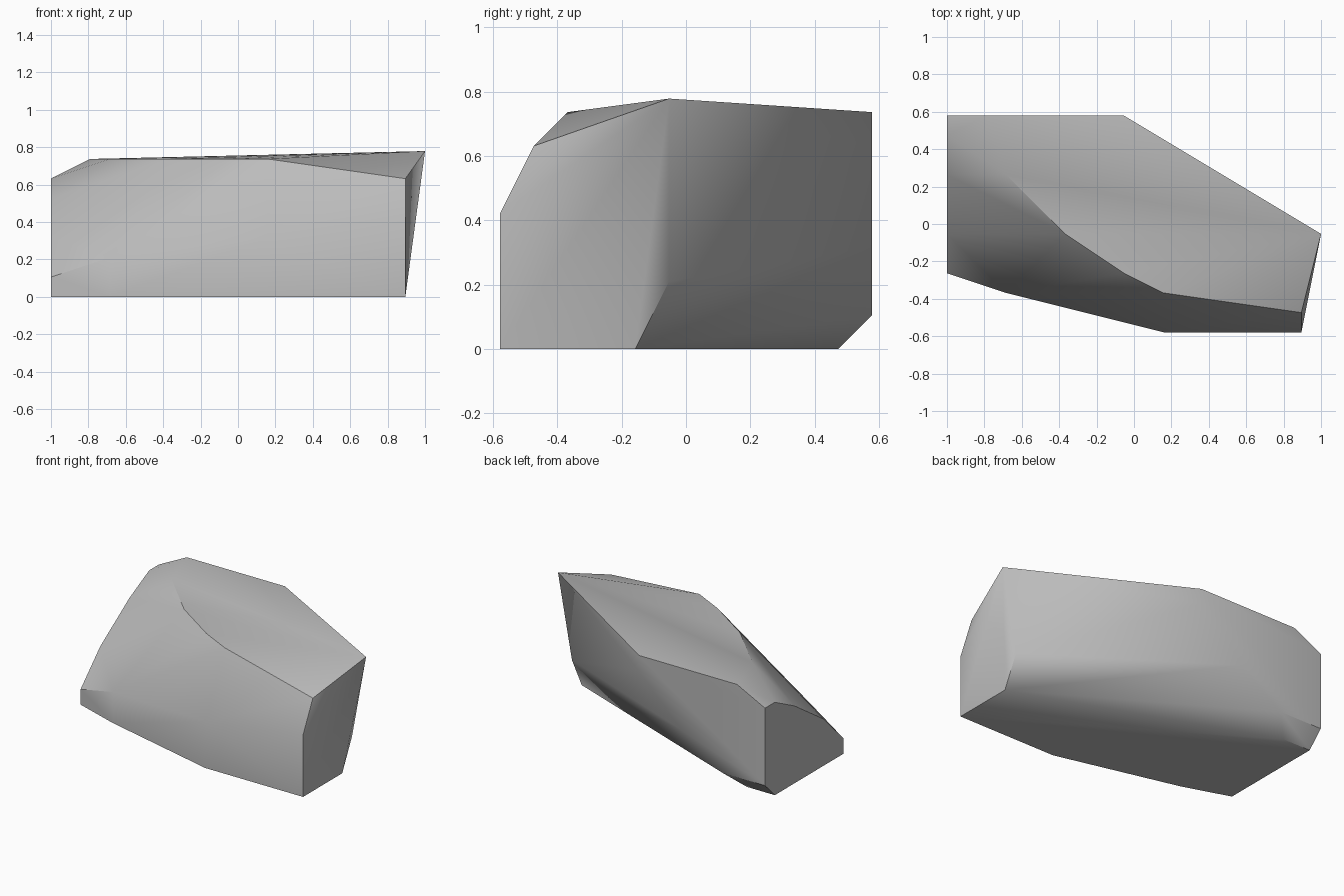
import bpy
import bmesh
import math
from mathutils import Vector

default_cube = bpy.data.objects.get("Cube")
if default_cube:
    bpy.data.objects.remove(default_cube, do_unlink=True)

# The stone is carved on a coarse lattice: nineteen steps long, eleven deep
LENGTH, DEPTH = 19, 11
STEP = 2 / LENGTH


def lattice(i, j, k):
    """Lattice step to position, centred in x and y and standing on the ground."""
    return Vector((i - LENGTH / 2, j - DEPTH / 2, k)) * STEP


def on_plane(axis, level, outline):
    """Place a flat outline on the plane where the given axis equals level."""
    points = []
    for pair in outline:
        coords = list(pair)
        coords.insert(axis, level)
        points.append(lattice(*coords))
    return points


X, Y, Z = range(3)

# Cut faces, each an outline on its own plane
left_cut = on_plane(X, 0, [(3, 0), (3, 1), (5, 3), (8, 5), (10, 6), (11, 6), (11, 1), (10, 0)])
right_cut = on_plane(X, 18, [(0, 0), (0, 4), (1, 6), (5, 2), (4, 0)])
back_cut = on_plane(Y, 11, [(2, 7), (9, 7), (9, 6), (6, 3), (3, 1)])
top_cut = on_plane(Z, 7, [(3, 8), (6, 5), (9, 3), (11, 2)])
underside = on_plane(Z, 0, [(2, 10), (3, 2), (11, 0)])

# Rounded shoulder across the front, and the raised tip
front_shoulder = [lattice(3, 2, 2), lattice(11, 0, 3)]
tip = [lattice(LENGTH, 5, 7.4)]


def make_material(name, colour):
    material = bpy.data.materials.new(name)
    material.use_nodes = True
    material.diffuse_color = colour
    shader = material.node_tree.nodes["Principled BSDF"]
    shader.inputs["Base Color"].default_value = colour
    shader.inputs["Roughness"].default_value = 0.9
    return material


def make_hull(name, points, material):
    """Wrap the points in a closed convex skin."""
    bm = bmesh.new()
    for point in points:
        bm.verts.new(point)
    bmesh.ops.convex_hull(bm, input=bm.verts[:])
    loose = [vert for vert in bm.verts if not vert.link_faces]
    bmesh.ops.delete(bm, geom=loose, context="VERTS")
    # Merge triangles lying in the same plane into clean facets
    bmesh.ops.dissolve_limit(
        bm, angle_limit=math.radians(1), verts=bm.verts[:], edges=bm.edges[:])
    bmesh.ops.recalc_face_normals(bm, faces=bm.faces[:])
    mesh = bpy.data.meshes.new(name)
    bm.to_mesh(mesh)
    bm.free()
    mesh.materials.append(material)
    obj = bpy.data.objects.new(name, mesh)
    bpy.context.collection.objects.link(obj)
    return obj


stone_grey = make_material("stone grey", (0.5, 0.5, 0.5, 1))
all_points = left_cut + right_cut + back_cut + top_cut + underside + front_shoulder + tip
rock = make_hull("rock", all_points, stone_grey)

# Soft shading over shallow facets, crisp edges at the cuts
bpy.ops.object.select_all(action="DESELECT")
rock.select_set(True)
bpy.context.view_layer.objects.active = rock
bpy.ops.object.shade_smooth_by_angle(angle=math.radians(40))
